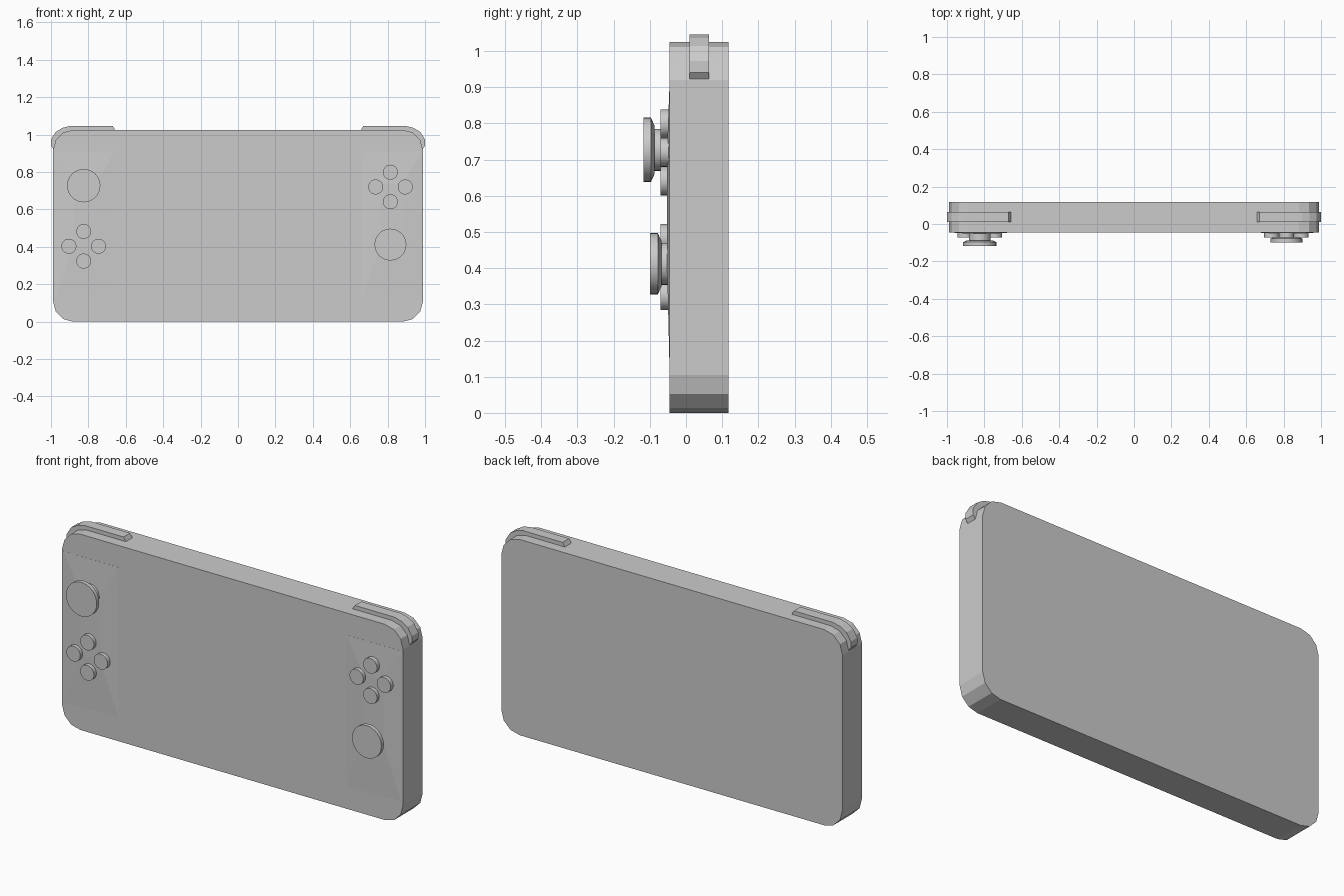
import bpy, bmesh, math

if "Cube" in bpy.data.objects:
    bpy.data.objects.remove(bpy.data.objects["Cube"])

FRONT, BACK = -0.045, 0.117


def make_object(name, bm, smooth=False):
    bmesh.ops.recalc_face_normals(bm, faces=bm.faces)
    mesh = bpy.data.meshes.new(name)
    bm.to_mesh(mesh)
    bm.free()
    ob = bpy.data.objects.new(name, mesh)
    bpy.context.collection.objects.link(ob)
    if smooth:
        bpy.ops.object.select_all(action='DESELECT')
        bpy.context.view_layer.objects.active = ob
        ob.select_set(True)
        bpy.ops.object.shade_smooth_by_angle(angle=math.radians(30))
    return ob


def loft(name, rings, smooth=False):
    """Skin equal-length rings of points and cap both ends."""
    bm = bmesh.new()
    loops = [[bm.verts.new(p) for p in ring] for ring in rings]
    n = len(loops[0])
    for a, b in zip(loops, loops[1:]):
        for i in range(n):
            j = (i + 1) % n
            bm.faces.new((a[i], a[j], b[j], b[i]))
    bm.faces.new(loops[0])
    bm.faces.new(loops[-1])
    return make_object(name, bm, smooth)


def extrude_outline(name, outline, y0, y1):
    return loft(name, [[(x, y, z) for x, z in outline] for y in (y0, y1)])


def turned(name, cx, cz, profile, sides=32):
    """Round part facing front; profile is (radius, y) pairs."""
    rings = [[(cx + r * math.cos(2 * math.pi * i / sides), y,
               cz + r * math.sin(2 * math.pi * i / sides)) for i in range(sides)]
             for r, y in profile]
    return loft(name, rings, True)


def rect(x, z, hx, hz, y):
    return [(x - hx, y, z - hz), (x + hx, y, z - hz),
            (x + hx, y, z + hz), (x - hx, y, z + hz)]


# Console body: rounded slab with three-segment corners
R, HW, H = 0.105, 0.988, 1.025
outline = []
for k, (sx, cz) in enumerate([(1, H - R), (-1, H - R), (-1, R), (1, R)]):
    for s in range(4):
        a = math.radians(90 * k + 30 * s)
        outline.append((sx * (HW - R) + R * math.cos(a), cz + R * math.sin(a)))
extrude_outline("console_body", outline, FRONT, BACK)

# Shoulder buttons wrapping the top corners
shoulder = [(0.985, 0.92), (1.0, 0.94), (1.0, 0.973), (0.975, 1.014),
            (0.938, 1.036), (0.898, 1.046), (0.67, 1.046), (0.655, 1.022),
            (0.88, 1.01), (0.95, 0.98), (0.97, 0.92)]
for side, s in (("left", -1), ("right", 1)):
    extrude_outline(side + "_shoulder_button", [(s * x, z) for x, z in shoulder],
                    0.01, 0.064)

# Control clusters: side, x, button centre z, stick z, stick radius, stick tip y
for side, x, bz, sz, sr, tip in (("left", -0.825, 0.403, 0.727, 0.089, -0.118),
                                 ("right", 0.815, 0.72, 0.412, 0.085, -0.099)):
    # Barely raised pad under the controls
    px = math.copysign(0.82, x)
    loft(side + "_control_pad", [rect(px, 0.515, 0.16, 0.395, FRONT + 0.002),
                                 rect(px, 0.515, 0.16, 0.395, FRONT - 0.0005),
                                 rect(px, 0.565, 0.06, 0.17, FRONT - 0.007)])
    # Four round buttons in a cross
    for k, name in enumerate(("right", "top", "left", "bottom")):
        a = k * math.pi / 2
        turned(f"{side}_cluster_{name}_button", x + 0.079 * math.cos(a),
               bz + 0.079 * math.sin(a), [(0.04, FRONT + 0.005), (0.04, -0.071)], 24)
    # Thumbstick: neck, flare and cap
    turned(side + "_thumbstick", x, sz,
           [(0.058, FRONT + 0.005), (0.058, tip + 0.031), (sr - 0.022, tip + 0.031),
            (sr, tip + 0.021), (sr, tip)])
